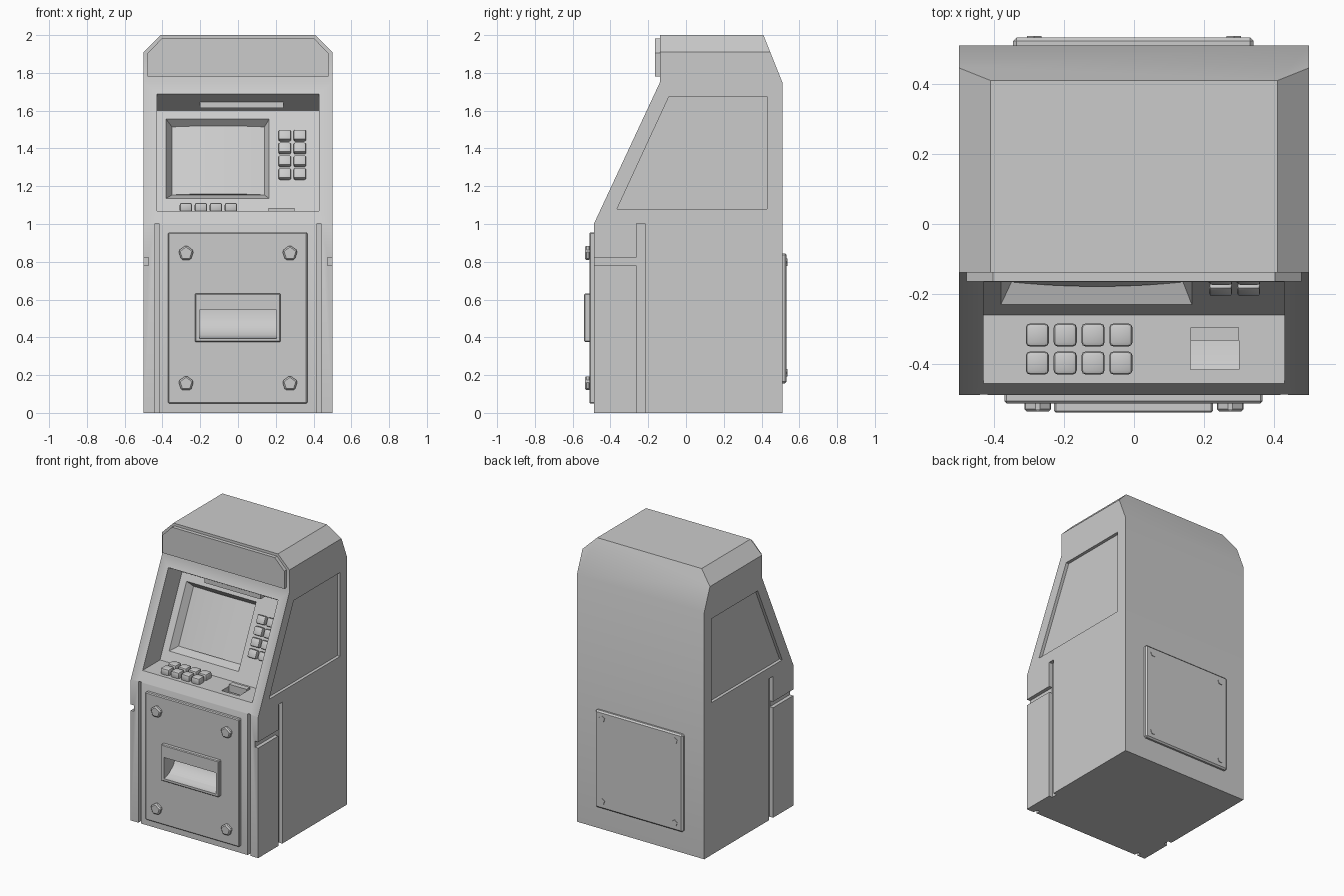
import bpy, bmesh, math
from mathutils import Vector

if "Cube" in bpy.data.objects:
    bpy.data.objects.remove(bpy.data.objects["Cube"])

A = math.atan2(0.247, 0.53)          # tilt of the screen panel
UP = Vector((0, math.sin(A), math.cos(A)))
INTO = Vector((0, math.cos(A), -math.sin(A)))


def panel_pt(x, z, depth=0.0):
    """Point on the tilted screen panel at height z, pushed in by depth."""
    return Vector((x, -0.26 + (z - 1.07) * math.tan(A), z)) + INTO * depth


def loft(name, a, b):
    """Closed solid between two matching outlines."""
    bm = bmesh.new()
    va, vb = [bm.verts.new(p) for p in a], [bm.verts.new(p) for p in b]
    bm.faces.new(va)
    bm.faces.new(vb)
    for i in range(len(va)):
        j = (i + 1) % len(va)
        bm.faces.new((va[i], va[j], vb[j], vb[i]))
    bmesh.ops.recalc_face_normals(bm, faces=bm.faces)
    me = bpy.data.meshes.new(name)
    bm.to_mesh(me)
    bm.free()
    ob = bpy.data.objects.new(name, me)
    bpy.context.collection.objects.link(ob)
    return ob


def prism_x(name, yz, x0, x1):
    return loft(name, [(x0, y, z) for y, z in yz], [(x1, y, z) for y, z in yz])


def prism_y(name, xz, y0, y1):
    return loft(name, [(x, y0, z) for x, z in xz], [(x, y1, z) for x, z in xz])


def box(name, x0, x1, y0, y1, z0, z1):
    return prism_x(name, [(y0, z0), (y1, z0), (y1, z1), (y0, z1)], x0, x1)


def apply_mod(ob, mod):
    bpy.context.view_layer.objects.active = ob
    bpy.ops.object.modifier_apply(modifier=mod.name)


def cut(targets, cutter):
    cutter.hide_render = True
    for ob in targets:
        m = ob.modifiers.new("cut", 'BOOLEAN')
        m.operation, m.solver, m.object = 'DIFFERENCE', 'EXACT', cutter
        apply_mod(ob, m)
    bpy.data.objects.remove(cutter, do_unlink=True)


def bevel(ob, width, segments=1):
    m = ob.modifiers.new("bevel", 'BEVEL')
    m.width, m.segments, m.limit_method = width, segments, 'ANGLE'
    apply_mod(ob, m)
    return ob


# Cabinet: side profile, with the top side edges sliced off
body = prism_x("cabinet", [(-0.488, 0), (-0.488, 1.0), (-0.138, 1.75), (-0.138, 2.0),
                           (0.41, 2.0), (0.51, 1.75), (0.51, 0)], -0.5, 0.5)
bm = bmesh.new()
bm.from_mesh(body.data)
for s in (-1, 1):
    r = bmesh.ops.bisect_plane(bm, geom=bm.verts[:] + bm.edges[:] + bm.faces[:],
                               plane_co=(s * 0.5, 0, 1.91), plane_no=(s, 0, 1), clear_outer=True)
    bmesh.ops.holes_fill(bm, edges=[e for e in bm.edges if e.is_boundary], sides=0)
bmesh.ops.recalc_face_normals(bm, faces=bm.faces)
bm.to_mesh(body.data)
bm.free()

# Operator recess with flat shelf, tilted panel and sloped underside
cut([body], prism_x("recess_cutter", [(-0.7, 1.07), (-0.26, 1.07), (-0.013, 1.6),
                                      (-0.167, 1.69), (-0.32, 1.78), (-0.7, 1.78)], -0.43, 0.43))

# Screen well with tapered walls
outer = [(-0.38, 1.135), (0.165, 1.135), (0.165, 1.555), (-0.38, 1.555)]
inner = [(-0.35, 1.175), (0.14, 1.175), (0.14, 1.535), (-0.35, 1.535)]
cut([body], loft("screen_cutter",
                 [panel_pt(2 * o[0] - i[0], 2 * o[1] - i[1], -0.05) for o, i in zip(outer, inner)],
                 [panel_pt(*i, 0.05) for i in inner]))

# Receipt scoop in the shelf
cut([body], prism_x("receipt_cutter", [(-0.415, 1.12), (-0.415, 1.06), (-0.335, 1.025),
                                       (-0.297, 1.025), (-0.297, 1.12)], 0.162, 0.3))

# Side windows and grooves, mirrored
for s in (-1, 1):
    cut([body], prism_x("window_cutter", [(-0.09, 1.675), (0.43, 1.675), (0.43, 1.08),
                                          (-0.365, 1.08)], s * 0.478, s * 0.6))
    for b in ((0.418, 0.44, -0.6, -0.458, -0.1, 1.003),
              (0.473, 0.6, -0.262, -0.218, -0.1, 1.003),
              (0.474, 0.6, -0.6, -0.24, 0.78, 0.823)):
        cut([body], box("groove_cutter", s * b[0], s * b[1], *b[2:]))

# Front door and cash dispenser, cut by one scoop
door = bevel(box("front_door", -0.37, 0.367, -0.512, -0.48, 0.05, 0.955), 0.006)
frame = bevel(box("dispenser_frame", -0.228, 0.225, -0.539, -0.505, 0.375, 0.632), 0.005)
cut([body, door, frame], prism_x("dispenser_cutter", [
    (-0.6, 0.395), (-0.525, 0.395), (-0.48, 0.41), (-0.43, 0.45), (-0.405, 0.5),
    (-0.4, 0.545), (-0.6, 0.545)], -0.205, 0.203))

# Pentagonal bolts on the door and the rear hatch
bevel(box("rear_hatch", -0.345, 0.342, 0.5, 0.533, 0.155, 0.845), 0.01)


def bolt(name, x, z, r, y0, y1):
    ring = [(math.sin(k * math.tau / 5), math.cos(k * math.tau / 5)) for k in range(5)]
    a = [(x + r * u, y0, z + r * v) for u, v in ring]
    b = [(x + r * u, y1, z + r * v) for u, v in ring]
    return loft(name, a, b)


for s in (-1, 1):
    for z in (0.155, 0.845):
        bevel(bolt("door_bolt", s * 0.275, z, 0.043, -0.505, -0.536), 0.008)
    for z in (0.21, 0.795):
        bolt("hatch_bolt", s * 0.285, z, 0.022, 0.525, 0.537)

# Header sign plate with clipped corners
prism_y("header_plate", [(-0.478, 1.78), (0.478, 1.78), (0.478, 1.905), (0.403, 1.982),
                         (-0.403, 1.982), (-0.478, 1.905)], -0.164, -0.13)

# Gently bulged screen glass
xs = [-0.35 + 0.49 * k / 12 for k in range(13)]
glass = lambda z: [panel_pt(x, z, 0.05 - 0.014 * (1 - ((x + 0.105) / 0.245) ** 2)) for x in xs] \
    + [panel_pt(0.14, z, 0.065), panel_pt(-0.35, z, 0.065)]
loft("screen_glass", glass(1.175), glass(1.535))

# Lamp bar under the overhang and receipt lip
box("lamp_bar", -0.2, 0.24, -0.09, -0.01, 1.614, 1.66)
box("receipt_lip", 0.162, 0.3, -0.333, -0.295, 1.03, 1.084)

# Shelf keypad
for i in range(4):
    for j in range(2):
        x, y = -0.276 + 0.0795 * i, -0.397 + 0.08 * j
        bevel(box("shelf_key", x - 0.033, x + 0.033, y - 0.033, y + 0.033, 1.06, 1.112), 0.012, 2)

# Keys beside the screen, tilted with the panel
for i in range(2):
    for j in range(4):
        c = panel_pt(0.2475 + 0.08 * i, 1.26 + 0.068 * j)
        key = box("panel_key", -0.033, 0.033, -0.028, 0.01, -0.029, 0.029)
        bevel(key, 0.009, 2)
        key.location = c
        key.rotation_euler.x = -A

# Smooth shading with sharp edges kept
bpy.ops.object.select_all(action='SELECT')
bpy.ops.object.shade_smooth_by_angle(angle=math.radians(30))
